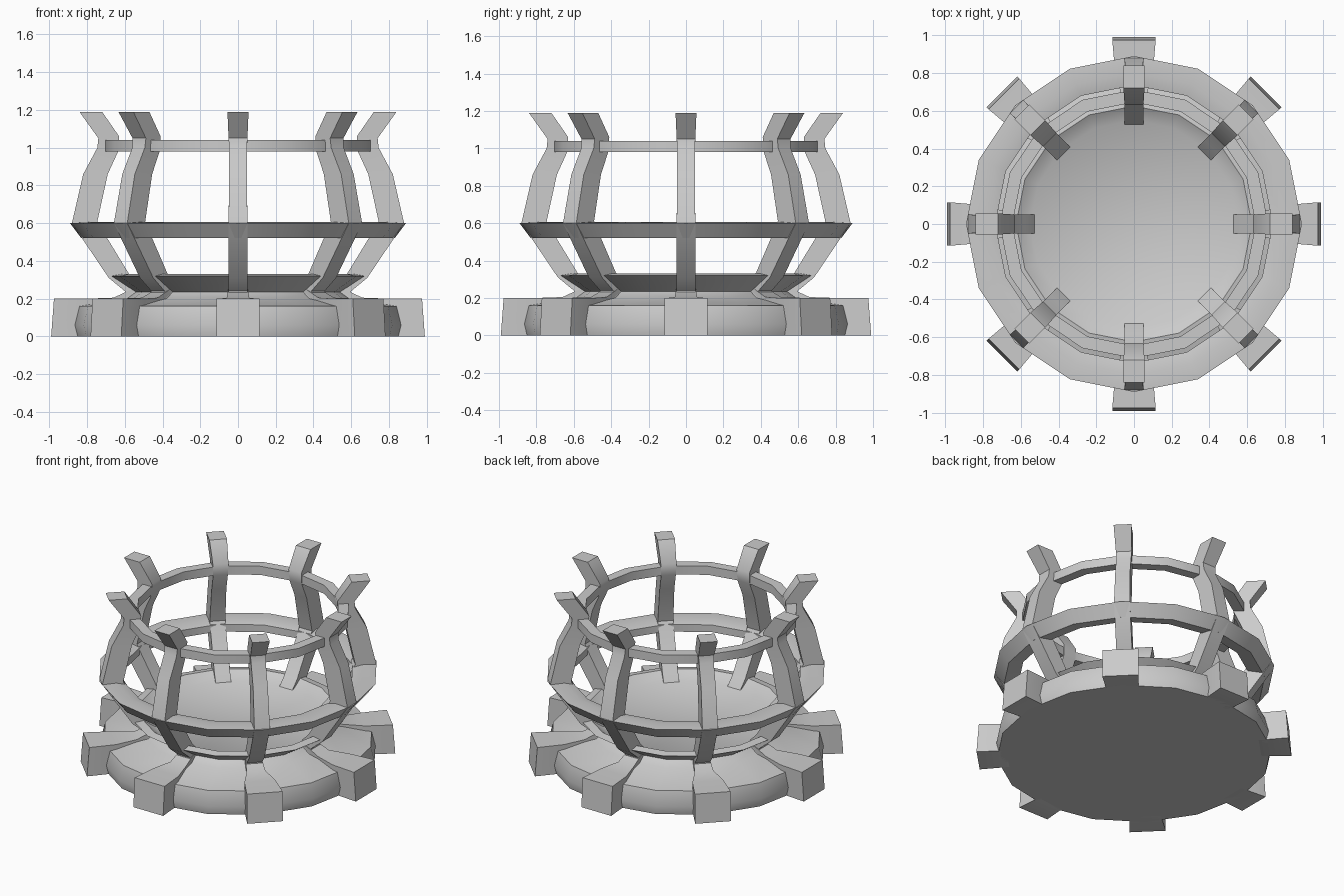
import bpy, bmesh, math

if "Cube" in bpy.data.objects:
    bpy.data.objects.remove(bpy.data.objects["Cube"])

SIDES = 16


def finish(name, bm, angle=40):
    bmesh.ops.remove_doubles(bm, verts=bm.verts, dist=1e-5)
    bmesh.ops.recalc_face_normals(bm, faces=bm.faces)
    mesh = bpy.data.meshes.new(name)
    bm.to_mesh(mesh)
    bm.free()
    ob = bpy.data.objects.new(name, mesh)
    bpy.context.collection.objects.link(ob)
    bpy.ops.object.select_all(action='DESELECT')
    ob.select_set(True)
    bpy.context.view_layer.objects.active = ob
    bpy.ops.object.shade_smooth_by_angle(angle=math.radians(angle))
    return ob


def lathe(name, profile, closed=True):
    """Spin a (radius, z) profile; an open one is capped by flat discs."""
    bm = bmesh.new()
    rings = [[bm.verts.new((r * math.cos(i * math.tau / SIDES),
                            r * math.sin(i * math.tau / SIDES), z))
              for i in range(SIDES)] for r, z in profile]
    pairs = list(zip(rings, rings[1:]))
    if closed:
        pairs.append((rings[-1], rings[0]))
    else:
        bm.faces.new(rings[0])
        bm.faces.new(rings[-1])
    for a, b in pairs:
        for i in range(SIDES):
            j = (i + 1) % SIDES
            bm.faces.new((a[i], a[j], b[j], b[i]))
    return finish(name, bm)


def radial_parts(name, sections):
    """Loft quads (r1, z1, r2, z2, half width), repeated eight times."""
    bm = bmesh.new()
    loops = [[bm.verts.new(p) for p in
              ((r1, -w, z1), (r1, w, z1), (r2, w, z2), (r2, -w, z2))]
             for r1, z1, r2, z2, w in sections]
    bm.faces.new(loops[0])
    bm.faces.new(loops[-1])
    for a, b in zip(loops, loops[1:]):
        for i in range(4):
            j = (i + 1) % 4
            bm.faces.new((a[i], a[j], b[j], b[i]))
    first = finish(name + "_1", bm)
    for k in range(1, 8):
        ob = bpy.data.objects.new(f"{name}_{k + 1}", first.data)
        ob.rotation_euler.z = k * math.pi / 4
        bpy.context.collection.objects.link(ob)


# base plate with waist, flared collar and sunken floor
lathe("base_plate", [(0.87, 0), (0.885, 0.06), (0.86, 0.16), (0.60, 0.20),
                     (0.55, 0.235), (0.68, 0.32), (0.625, 0.33),
                     (0.55, 0.28)], closed=False)

# wide belly hoop
lathe("belly_hoop", [(0.83, 0.52), (0.89, 0.60), (0.80, 0.605), (0.735, 0.59),
                     (0.735, 0.54)])

# thin upper hoop
lathe("upper_hoop", [(0.645, 0.98), (0.712, 0.98), (0.712, 1.04), (0.645, 1.04)])

# curved cage ribs with flared tips
radial_parts("cage_rib", [(0.48, 0.20, 0.60, 0.20, 0.055),
                          (0.50, 0.25, 0.60, 0.24, 0.05),
                          (0.58, 0.335, 0.685, 0.31, 0.05),
                          (0.705, 0.54, 0.83, 0.525, 0.05),
                          (0.745, 0.61, 0.88, 0.60, 0.05),
                          (0.69, 0.86, 0.82, 0.86, 0.047),
                          (0.635, 0.98, 0.745, 1.0, 0.047),
                          (0.63, 1.06, 0.74, 1.05, 0.05),
                          (0.72, 1.19, 0.84, 1.19, 0.056)])

# blocky feet narrowing toward the waist
radial_parts("foot", [(0.99, 0, 0.975, 0.20, 0.115),
                      (0.80, 0, 0.80, 0.20, 0.10),
                      (0.66, 0.05, 0.66, 0.205, 0.06),
                      (0.54, 0.10, 0.54, 0.26, 0.05)])
